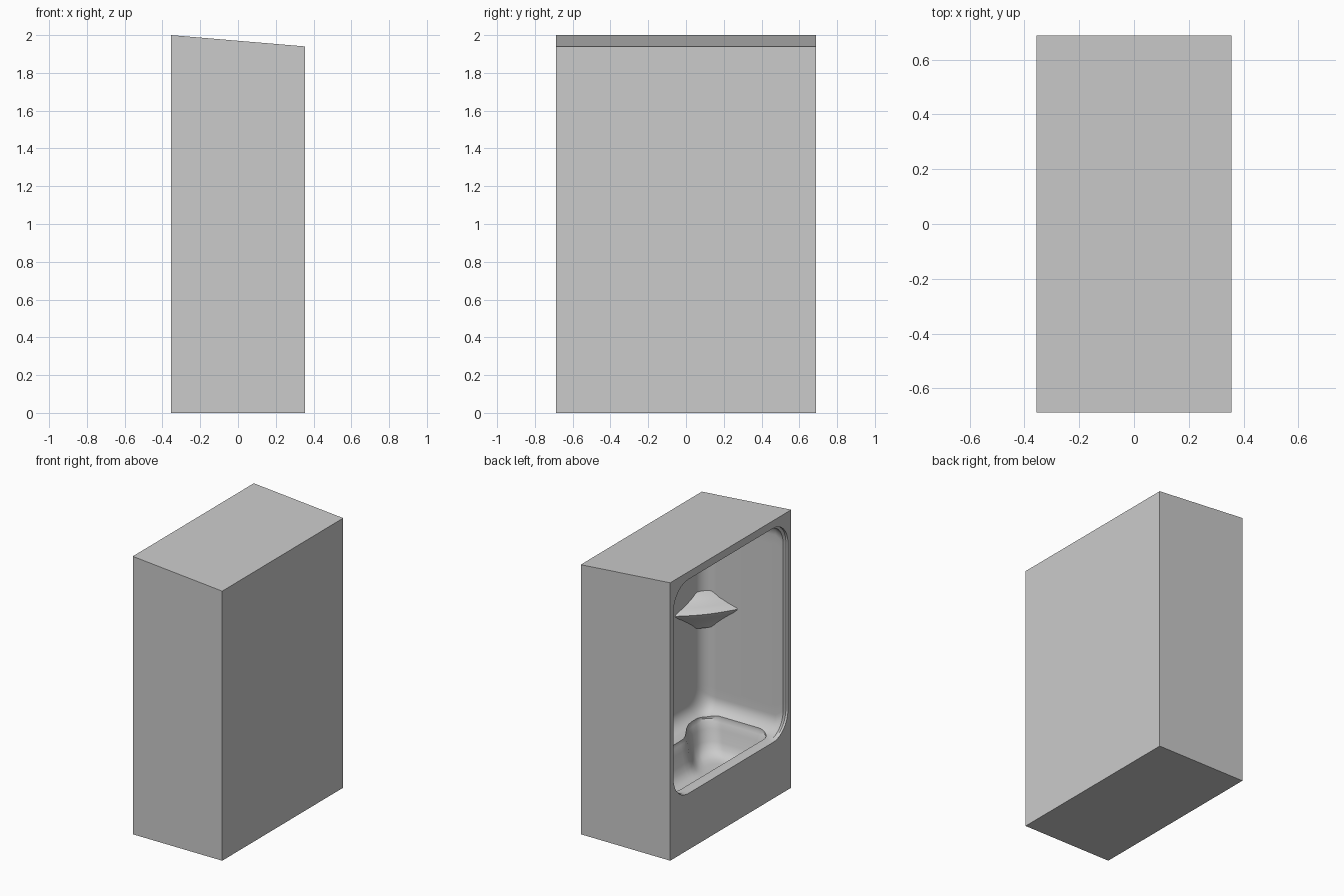
import bpy, bmesh
from math import sin, cos, pi

if "Cube" in bpy.data.objects:
    bpy.data.objects.remove(bpy.data.objects["Cube"])


def loft(name, loops):
    """Closed solid through equal-length loops, capped at both ends."""
    bm = bmesh.new()
    rings = [[bm.verts.new(p) for p in loop] for loop in loops]
    n = len(rings[0])
    for a, b in zip(rings, rings[1:]):
        for i in range(n):
            j = (i + 1) % n
            bm.faces.new((a[i], a[j], b[j], b[i]))
    bm.faces.new(rings[0])
    bm.faces.new(rings[-1])
    bmesh.ops.recalc_face_normals(bm, faces=bm.faces)
    me = bpy.data.meshes.new(name)
    bm.to_mesh(me)
    bm.free()
    ob = bpy.data.objects.new(name, me)
    bpy.context.collection.objects.link(ob)
    return ob


def rounded_rect(a0, a1, b0, b1, r, seg=10, side=20):
    """2D rounded rectangle; every straight side is subdivided."""
    centres = [(a1 - r, b1 - r), (a0 + r, b1 - r), (a0 + r, b0 + r), (a1 - r, b0 + r)]
    arcs = []
    for k, (ca, cb) in enumerate(centres):
        arcs.append([(ca + r * cos(pi / 2 * (k + i / seg)), cb + r * sin(pi / 2 * (k + i / seg)))
                     for i in range(seg + 1)])
    pts = []
    for k in range(4):
        p, q = arcs[k][-1], arcs[(k + 1) % 4][0]
        pts += arcs[k]
        pts += [(p[0] + (q[0] - p[0]) * t / side, p[1] + (q[1] - p[1]) * t / side)
                for t in range(1, side)]
    return pts


def smooth(t):
    t = max(0, min(1, t))
    return t * t * (3 - 2 * t)


def select(ob):
    bpy.ops.object.select_all(action='DESELECT')
    ob.select_set(True)
    bpy.context.view_layer.objects.active = ob


def cut(ob, cutter):
    mod = ob.modifiers.new("cut", 'BOOLEAN')
    mod.operation, mod.solver, mod.object = 'DIFFERENCE', 'EXACT', cutter
    select(ob)
    bpy.ops.object.modifier_apply(modifier=mod.name)
    bpy.data.objects.remove(cutter)


# Outer block with the top sloping down to the rear
X, Y = 0.356, 0.688
profile = [(-X, 0), (X, 0), (X, 1.94), (-X, 2.0)]
shell = loft("shower_tub_surround", [[(x, y, z) for x, z in profile] for y in (-Y, Y)])

# Alcove: rounded opening with a small lip, filleted into the rear wall
sections = [(-0.40, 0.652, 0.405, 1.945, 0.17), (-0.34, 0.65, 0.405, 1.945, 0.17),
            (-0.33, 0.632, 0.41, 1.93, 0.155), (-0.27, 0.635, 0.41, 1.925, 0.11)]
R = 0.1
for i in range(9):
    t = i / 8 * pi / 2 * 0.98
    d = R * (1 - cos(t))
    sections.append((0.205 + R * sin(t), 0.635 - d, 0.41 + d, 1.90 - d, 0.11))
cut(shell, loft("alcove_cutter", [
    [(x, y, z) for y, z in rounded_rect(-hw, hw, z0, z1, r)]
    for x, hw, z0, z1, r in sections]))


# Tub basin: sloped walls, with a ledge bulging forward in the middle of the rear
def basin_loop(z, inset):
    loop = []
    for x, y in rounded_rect(-0.285 + inset, 0.245 - inset, -0.578 + inset, 0.578 - inset, 0.11):
        if x > 0:
            x -= 0.1 * smooth((0.40 - abs(y)) / 0.24) * smooth(x / 0.1)
        loop.append((x, y, z))
    return loop


levels = [(0.46, 0), (0.40, 0), (0.385, 0.008), (0.34, 0.02), (0.26, 0.04), (0.22, 0.055),
          (0.19, 0.08), (0.175, 0.11), (0.17, 0.15)]
cut(shell, loft("basin_cutter", [basin_loop(z, d) for z, d in levels]))
select(shell)
bpy.ops.object.shade_smooth_by_angle(angle=0.6)


# Corner shelves: straight front edge, underside tapering into the corner
def shelf_loop(side, z, s):
    cx, cy = 0.33, 0.66
    a, b = 0.31 * s, 0.37 * s
    pts = [(cx, cy), (cx - a, cy)]
    for i in range(1, 12):
        t = i / 12
        bow = 0.02 * s * sin(pi * t)
        pts.append((cx - a * (1 - t) - bow, cy - b * t - bow))
    pts.append((cx, cy - b))
    return [(x, side * y, z) for x, y in pts]


shelf_levels = [(1.02, 0.35), (1.06, 0.47), (1.10, 0.62), (1.14, 0.78), (1.17, 0.91),
                (1.19, 0.98), (1.20, 1.0), (1.208, 0.97), (1.225, 0.75), (1.25, 0.5), (1.28, 0.35)]
for side, label in ((-1, "right"), (1, "left")):
    shelf = loft("corner_shelf_" + label, [shelf_loop(side, z, s) for z, s in shelf_levels])
    select(shelf)
    bpy.ops.object.shade_smooth_by_angle(angle=0.7)
